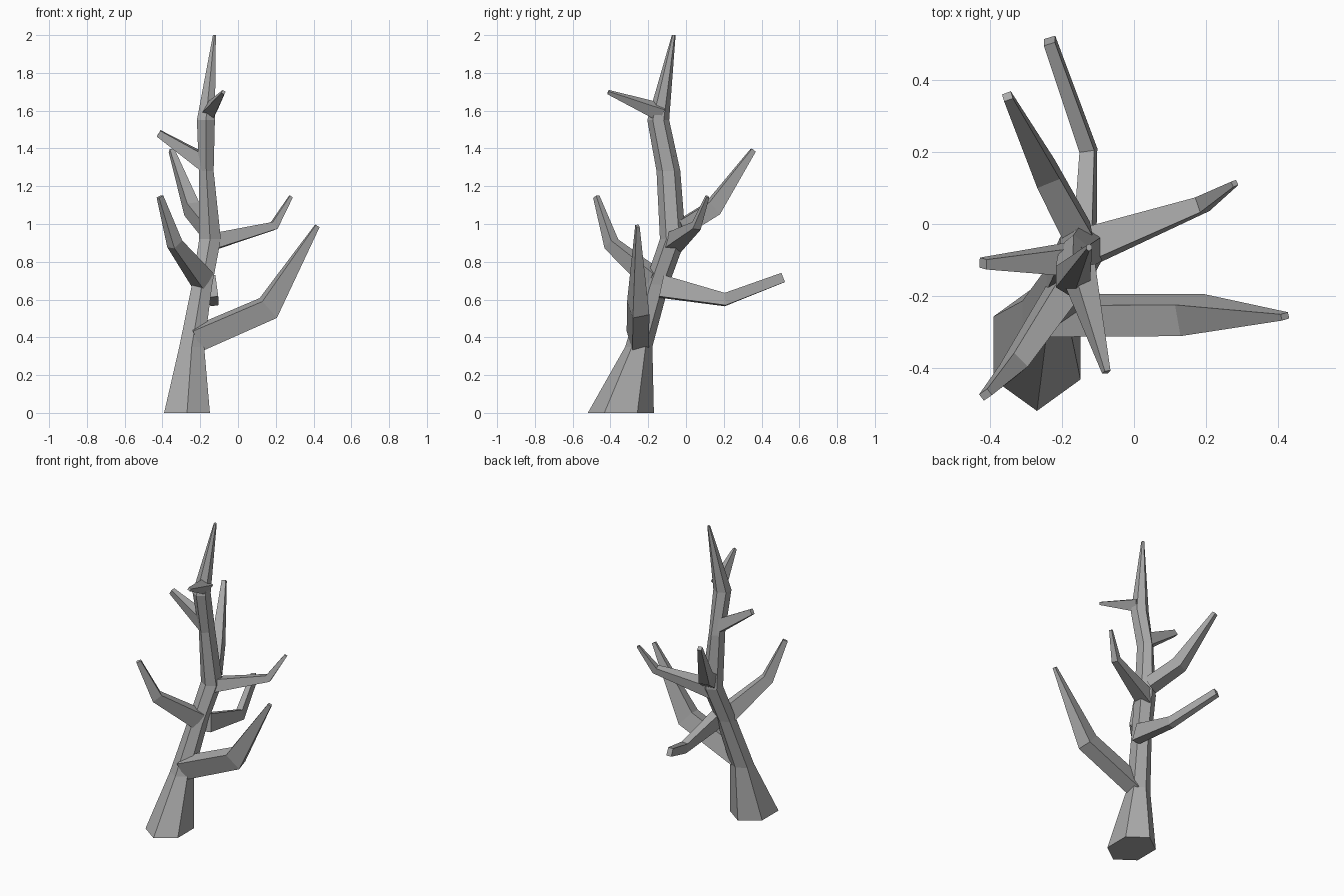
import bpy, bmesh, math
from mathutils import Vector

cube = bpy.data.objects.get("Cube")
if cube:
    bpy.data.objects.remove(cube, do_unlink=True)

bark = bpy.data.materials.new("grey_bark")
bark.use_nodes = True
grey = (0.4, 0.4, 0.4, 1)
bark.diffuse_color = grey
bark.node_tree.nodes["Principled BSDF"].inputs["Base Color"].default_value = grey


def skin_rings(name, rings):
    """Join equal rings of points into a closed, flat-shaded tube."""
    bm = bmesh.new()
    loops = [[bm.verts.new(p) for p in ring] for ring in rings]
    n = len(loops[0])
    for a, b in zip(loops, loops[1:]):
        for i in range(n):
            j = (i + 1) % n
            bm.faces.new((a[i], a[j], b[j], b[i]))
    bm.faces.new(loops[0])
    bm.faces.new(loops[-1])
    bmesh.ops.recalc_face_normals(bm, faces=bm.faces)
    mesh = bpy.data.meshes.new(name)
    bm.to_mesh(mesh)
    bm.free()
    mesh.materials.append(bark)
    bpy.context.collection.objects.link(bpy.data.objects.new(name, mesh))


def branch(name, stations, twist=0):
    """Four-sided limb; each station is centre, half width, half height."""
    pts = [Vector(s[0]) for s in stations]
    t = math.radians(twist)
    rings = []
    for i, (p, (_, w, h)) in enumerate(zip(pts, stations)):
        before = (p - pts[i - 1]).normalized() if i else Vector()
        after = (pts[i + 1] - p).normalized() if i + 1 < len(pts) else Vector()
        along = (before + after).normalized()
        side = along.cross(Vector((0, 0, 1))).normalized()
        up = side.cross(along)
        u = side * math.cos(t) + up * math.sin(t)
        v = up * math.cos(t) - side * math.sin(t)
        rings.append([p + u * w * a + v * h * b
                      for a, b in ((-1, -1), (1, -1), (1, 1), (-1, 1))])
    skin_rings(name, rings)


# Leaning six-sided trunk: x, y, z, x radius, y radius
trunk = [(-.27, -.345, 0, .14, .175), (-.245, -.25, .35, .076, .072),
         (-.19, -.155, .68, .062, .065), (-.148, -.07, .92, .066, .068),
         (-.168, -.093, 1.28, .045, .063), (-.17, -.147, 1.55, .055, .058),
         (-.125, -.065, 2, .009, .01)]
skin_rings("trunk", [[(x + rx * math.cos(a), y + ry * math.sin(a), z)
                      for a in (math.radians(30 + 60 * k) for k in range(6))]
                     for x, y, z, rx, ry in trunk])

# Limbs from the lowest to the highest
branch("low_left_branch", [((-.22, -.255, .39), .045, .06),
                           ((.16, -.253, .555), .045, .06),
                           ((.42, -.257, .99), .009, .012)], -15)
branch("back_branch", [((-.14, -.13, .67), .028, .058),
                       ((-.127, .205, .6), .021, .033),
                       ((-.235, .51, .715), .016, .026)], 8)
branch("front_right_branch", [((-.185, -.17, .7), .04, .055),
                              ((-.335, -.395, .895), .027, .034),
                              ((-.413, -.475, 1.145), .011, .015)], 10)
branch("middle_left_branch", [((-.15, -.07, .9), .05, .042),
                              ((.19, .055, .99), .022, .022),
                              ((.28, .113, 1.145), .008, .009)], 10)
branch("back_right_branch", [((-.155, -.03, .975), .04, .042),
                             ((-.245, .14, 1.08), .034, .043),
                             ((-.352, .355, 1.39), .013, .013)], 8)
branch("upper_right_branch", [((-.17, -.1, 1.32), .042, .042),
                              ((-.42, -.11, 1.48), .014, .018)], 10)
branch("upper_front_branch", [((-.155, -.13, 1.59), .036, .038),
                              ((-.077, -.412, 1.698), .009, .009)], 30)
